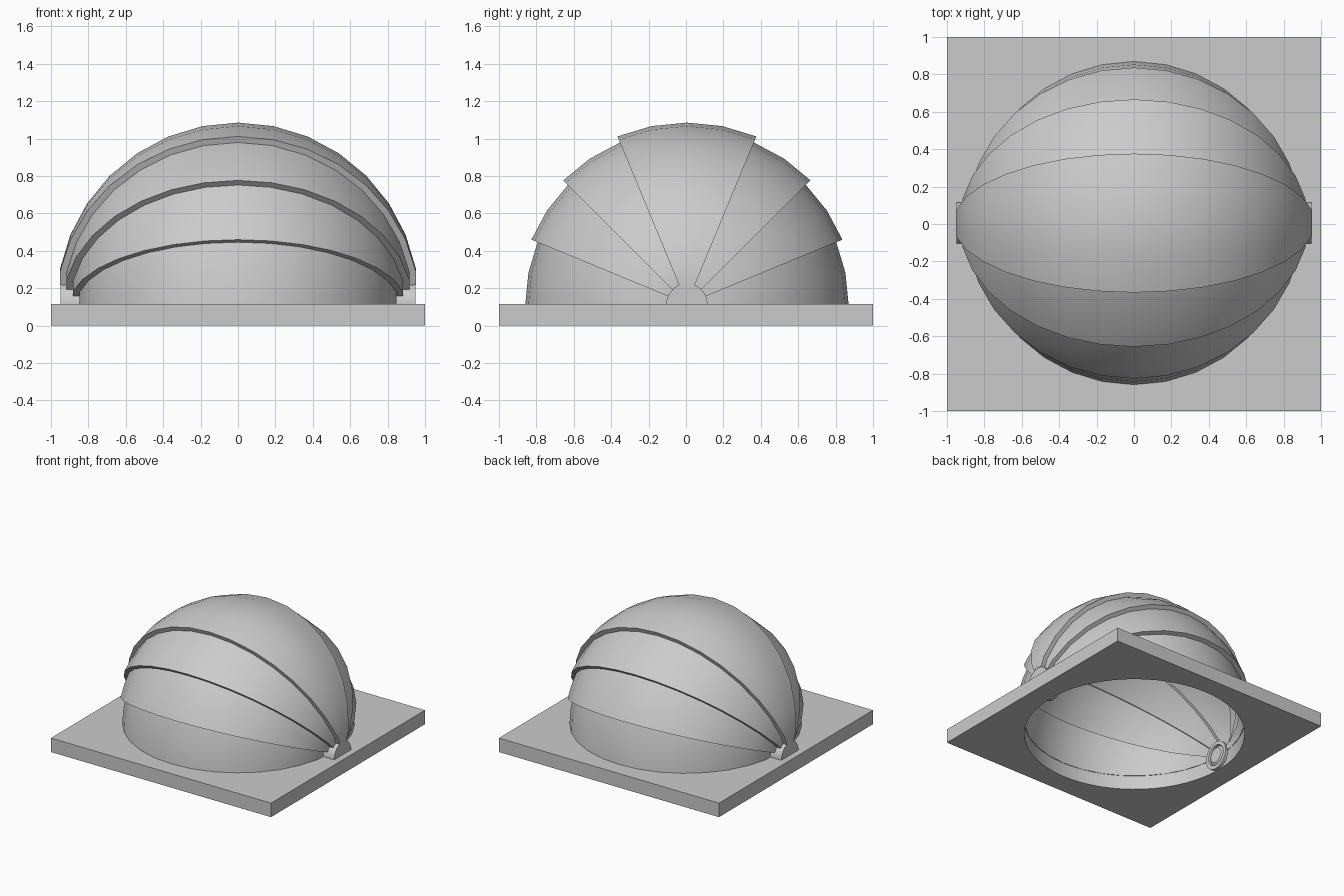
import bpy, bmesh
from math import sin, cos, radians, pi

if "Cube" in bpy.data.objects:
    bpy.data.objects.remove(bpy.data.objects["Cube"])

PIVOT_Y, PIVOT_Z = 0.005, 0.115
HUB_R = 0.11
STEP = 11.25


def make_object(name, bm, smooth=True):
    bmesh.ops.recalc_face_normals(bm, faces=bm.faces)
    me = bpy.data.meshes.new(name)
    bm.to_mesh(me)
    bm.free()
    ob = bpy.data.objects.new(name, me)
    bpy.context.collection.objects.link(ob)
    if smooth:
        bpy.ops.object.select_all(action='DESELECT')
        ob.select_set(True)
        bpy.context.view_layer.objects.active = ob
        bpy.ops.object.shade_smooth_by_angle(angle=radians(30))
    return ob


def grid_of_rings(name, rings, closed_rings, cap_ends):
    # skin a series of closed loops
    bm = bmesh.new()
    vs = [[bm.verts.new(p) for p in ring] for ring in rings]
    n, m = len(vs), len(vs[0])
    for i in range(n if closed_rings else n - 1):
        a, b = vs[i], vs[(i + 1) % n]
        for j in range(m):
            k = (j + 1) % m
            bm.faces.new((a[j], a[k], b[k], b[j]))
    if cap_ends:
        h = m // 2
        for ring in (vs[0], vs[-1]):
            for j in range(h - 1):
                bm.faces.new((ring[j], ring[j + 1], ring[m - 2 - j], ring[m - 1 - j]))
    return make_object(name, bm)


def arc_profile(r):
    # half circle with flat ends that stop at the hub: (x, radius)
    pts = [(r * sin(radians(i * STEP)), r * cos(radians(i * STEP))) for i in range(-7, 8)]
    return [(pts[0][0], HUB_R)] + pts + [(pts[-1][0], HUB_R)]


def panel(name, r, start, end, thick=0.036):
    # curved shutter swept about the x axis, angles measured from vertical
    section = arc_profile(r) + arc_profile(r - thick)[::-1]
    steps = round((end - start) / STEP)
    rings = []
    for i in range(steps + 1):
        a = radians(start + (end - start) * i / steps)
        rings.append([(x, PIVOT_Y + d * sin(a), PIVOT_Z + d * cos(a)) for x, d in section])
    grid_of_rings(name, rings, False, True)


def lathe_x(name, profile, n=32):
    # closed (x, radius) profile turned about the pivot axis
    rings = [[(x, PIVOT_Y + r * sin(2 * pi * i / n), PIVOT_Z + r * cos(2 * pi * i / n))
              for x, r in profile] for i in range(n)]
    grid_of_rings(name, rings, True, False)


# Square base with round opening
rings = []
for i in range(64):
    a = 2 * pi * i / 64
    c, s = cos(a), sin(a)
    q = 1 / max(abs(c), abs(s))
    h = 0.83
    rings.append([(c * q, s * q, 0), (c * q, s * q, PIVOT_Z),
                  (c * h, s * h + PIVOT_Y, PIVOT_Z), (c * h, s * h + PIVOT_Y, 0)])
grid_of_rings("base_plate", rings, True, False)

# Dome shutters, nested outward towards the top
panel("top_shutter", 0.97, -22.5, 22.5)
for label, r, a in (("upper", 0.935, 22.5), ("middle", 0.90, 45), ("lower", 0.864, 67.5)):
    panel(label + "_shutter_back", r, a, a + 22.5)
    panel(label + "_shutter_front", r, -a - 22.5, -a)

# Pivot hubs with a rim on the inside
for side, sgn in (("right", 1), ("left", -1)):
    lathe_x(side + "_hub", [(sgn * x, r) for x, r in (
        (0.948, 0.001), (0.948, HUB_R), (0.825, HUB_R), (0.825, 0.115), (0.80, 0.115),
        (0.80, 0.085), (0.815, 0.08), (0.80, 0.06), (0.80, 0.001))])
